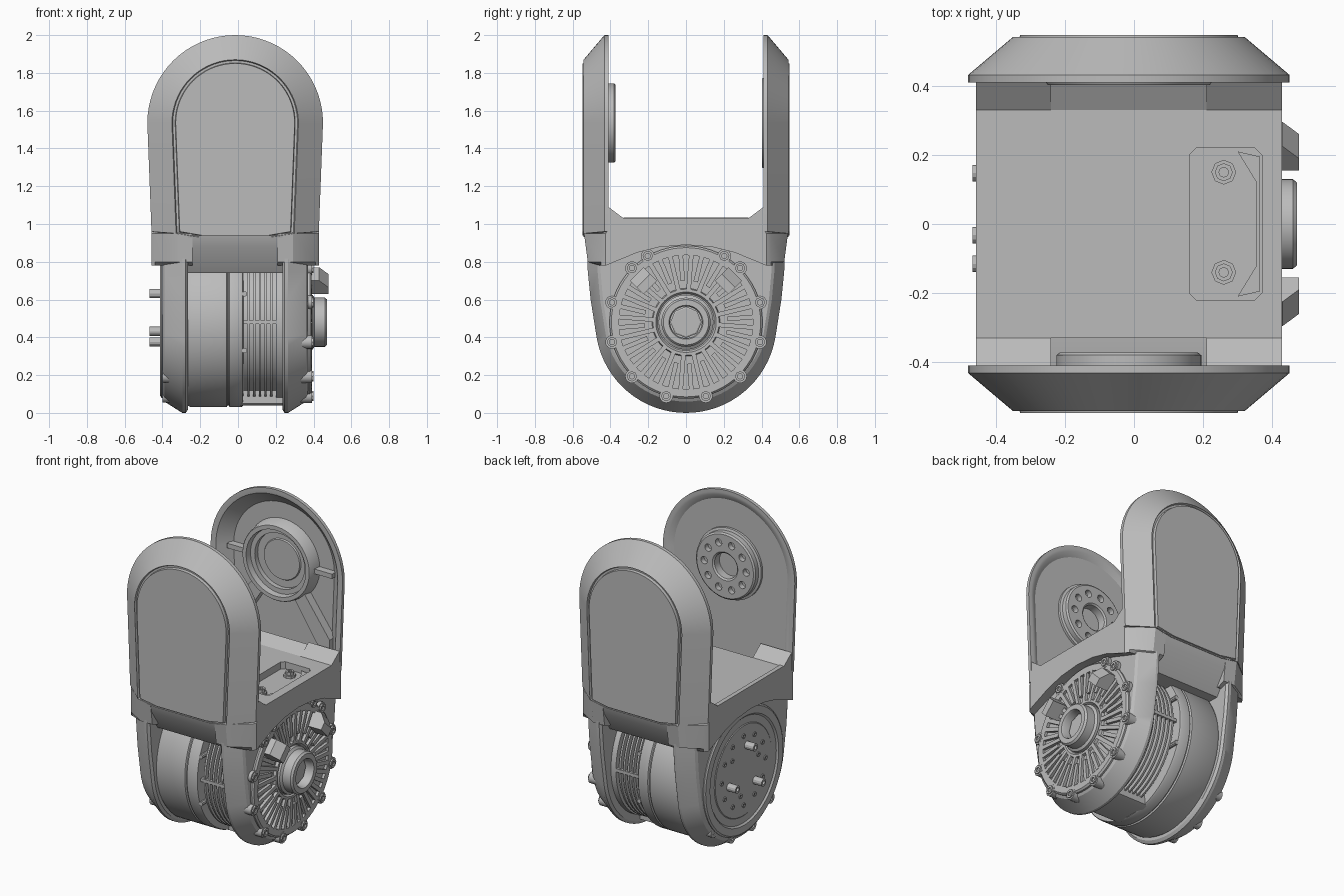
import bpy, bmesh
from math import cos, sin, pi, radians
from mathutils import Vector, Matrix

if "Cube" in bpy.data.objects:
    bpy.data.objects.remove(bpy.data.objects["Cube"])

GREY = (0.5, 0.5, 0.5, 1)
mat = bpy.data.materials.new("plain_grey")
mat.use_nodes = True
mat.diffuse_color = GREY
mat.node_tree.nodes["Principled BSDF"].inputs["Base Color"].default_value = GREY

CX, HUB, TOP = -0.015, 0.48, 1.535   # body mid x, motor height, arch centre height


def place(axis, t, a, b):
    return {"x": (t, a, b), "y": (a, t, b), "z": (a, b, t)}[axis]


def shade(ob):
    bpy.ops.object.select_all(action="DESELECT")
    ob.select_set(True)
    bpy.context.view_layer.objects.active = ob
    bpy.ops.object.shade_smooth_by_angle(angle=radians(28))


def finish(bm, name):
    bmesh.ops.recalc_face_normals(bm, faces=bm.faces)
    me = bpy.data.meshes.new(name)
    bm.to_mesh(me)
    bm.free()
    ob = bpy.data.objects.new(name, me)
    bpy.context.collection.objects.link(ob)
    me.materials.append(mat)
    shade(ob)
    return ob


def add_loft(bm, rings, wrap=False):
    vs = [[bm.verts.new(p) for p in r] for r in rings]
    n = len(vs[0])
    pairs = list(zip(vs, vs[1:])) + ([(vs[-1], vs[0])] if wrap else [])
    for r0, r1 in pairs:
        for i in range(n):
            j = (i + 1) % n
            bm.faces.new((r0[i], r0[j], r1[j], r1[i]))
    if not wrap:
        bm.faces.new(vs[0])
        bm.faces.new(vs[-1])


def loft(name, rings, wrap=False):
    bm = bmesh.new()
    add_loft(bm, rings, wrap)
    return finish(bm, name)


def circle(axis, t, r, a, b, seg):
    return [place(axis, t, a + r * cos(2 * pi * i / seg), b + r * sin(2 * pi * i / seg))
            for i in range(seg)]


def turned(name, axis, a, b, profile, seg=72, wrap=False):
    return loft(name, [circle(axis, t, r, a, b, seg) for r, t in profile], wrap)


def prism(name, axis, poly, t0, t1):
    return loft(name, [[place(axis, t, a, b) for a, b in poly] for t in (t0, t1)])


def pegs(name, axis, spots, layers, seg):
    """Identical small turned pegs in one object."""
    bm = bmesh.new()
    for a, b in spots:
        add_loft(bm, [circle(axis, t, r, a, b, seg) for r, t in layers])
    return finish(bm, name)


def cut(ob, cutter):
    m = ob.modifiers.new("cut", "BOOLEAN")
    m.object, m.operation, m.solver = cutter, "DIFFERENCE", "EXACT"
    bpy.context.view_layer.objects.active = ob
    bpy.ops.object.modifier_apply(modifier="cut")
    bpy.data.objects.remove(cutter)
    shade(ob)


def mirrored(half):
    return half + [(-a, b) for a, b in reversed(half)]


# arched covers: recessed inside, bevelled outside, with a grooved panel
def arch(y, inset, bottom):
    pts = [(CX + (0.465 - inset) * cos(pi * i / 36), y, TOP + (0.465 - inset) * sin(pi * i / 36))
           for i in range(37)]
    half = 0.443 - inset
    return pts + [(CX - half, y, bottom + 0.02), (CX - half * 0.6, y, bottom),
                  (CX + half * 0.6, y, bottom), (CX + half, y, bottom + 0.02)]


for name, s, depth, lip in (("front_cover", -1, 0.43, 0.065), ("back_cover", 1, 0.485, 0.11)):
    loft(name, [arch(s * depth, lip, 0.97), arch(s * 0.412, 0.035, 0.95), arch(s * 0.41, 0.02, 0.94),
                arch(s * 0.41, 0, 0.94), arch(s * 0.432, 0, 0.94), arch(s * 0.542, 0.13, 0.93),
                arch(s * 0.53, 0.135, 0.935), arch(s * 0.53, 0.147, 0.937),
                arch(s * 0.548, 0.15, 0.94)])


# side cheeks of the yoke, rounded below and chamfered outwards
def cheek_ring(x, k):
    side = [(0.525, 0.9), (0.52, 0.75), (0.505, 0.6)]
    low = [(0.48 * cos(radians(d)), HUB - 0.48 * sin(radians(d))) for d in range(10, 171, 5)]
    pts = side + low + [(-y, z) for y, z in reversed(side)]
    return [(x, y * k, z if z > 0.6 else 0.6 + (z - 0.6) * k) for y, z in pts]


for name, s in (("left_cheek", 1), ("right_cheek", -1)):
    loft(name, [cheek_ring(CX + s * d, k) for d, k in
                ((0.25, 0.97), (0.262, 1), (0.28, 1), (0.375, 0.9), (0.385, 0.87))])

# shoulders carrying the covers, with corners cut back like the cover bevel
shoulder = [(0, 0.89)] + mirrored([(0.14, 0.878), (0.26, 0.848), (0.47, 0.78), (0.52, 0.8), (0.54, 0.95),
                                   (0.41, 0.97), (0.41, 1.09), (0.33, 1.03), (0.33, 0.98)])
for name, s in (("left_shoulder", 1), ("right_shoulder", -1)):
    loft(name, [[(CX + s * d, max(-lim, min(lim, y)), z) for y, z in shoulder]
                for d, lim in ((0.225, 0.54), (0.305, 0.54), (0.425, 0.45), (0.443, 0.425))])

# bridge between the shoulders: open pocket at the front, sloping fillet at the back
prism("bridge", "x", [(-0.43, 0.74), (-0.525, 0.88), (-0.54, 0.94), (-0.41, 0.96), (-0.33, 0.98),
                      (0.33, 0.98), (0.33, 1.03), (0.41, 1.075), (0.47, 1.0), (0.47, 0.95), (0.54, 0.94),
                      (0.525, 0.88), (0.43, 0.74)], CX - 0.25, CX + 0.25)

# deck with a chamfered pocket and two screws
deck = prism("deck", "x", [(-0.33, 0.96), (0.33, 0.96), (0.33, 1.03), (-0.33, 1.03)], -0.458, 0.428)
cut(deck, prism("pocket_cutter", "z", [(0.16, -0.2), (0.18, -0.22), (0.35, -0.22), (0.37, -0.2),
                                       (0.37, 0.2), (0.35, 0.22), (0.18, 0.22), (0.16, 0.2)], 0.985, 1.1))
prism("pocket_step", "z", [(0.3, -0.21), (0.365, -0.195), (0.365, 0.195), (0.3, 0.21), (0.355, 0.12),
                           (0.355, -0.12)], 0.98, 1.01)
pegs("pocket_screws", "z", [(0.26, 0.15), (0.26, -0.14)],
     [(0.036, 0.98), (0.036, 1.0), (0.026, 1.0), (0.026, 1.02), (0.014, 1.02), (0.014, 1.005)], 8)
prism("deck_edge_strip", "x", [(-0.33, 1.03), (0.33, 1.03), (0.33, 1.034), (-0.33, 1.034)], -0.458, -0.43)

# motor drum with cooling rings, bars and a web below
drum = [(0.41, -0.29), (0.44, -0.27), (0.45, -0.25), (0.45, -0.06), (0.44, -0.055),
        (0.44, -0.05), (0.45, -0.045), (0.45, 0.015), (0.445, 0.025), (0.385, 0.03)]
for i in range(5):
    x = 0.05 + i * 0.03
    drum += [(0.385, x), (0.415, x), (0.415, x + 0.012), (0.385, x + 0.012)]
turned("motor_drum", "x", 0, HUB, drum + [(0.385, 0.2), (0.42, 0.2), (0.42, 0.27)], 96)
for name, s in (("front_ring_bar", -1), ("back_ring_bar", 1)):
    prism(name, "x", [(s * 0.37, 0.47), (s * 0.418, 0.47), (s * 0.418, 0.49), (s * 0.37, 0.49)], 0.03, 0.2)
    pegs(name + "_studs", "y", [(0.035, 0.63), (0.035, 0.33)], [(0.014, s * 0.34), (0.014, s * 0.425)], 10)
prism("bottom_web", "x", mirrored([(0.1, 0.038), (0.13, 0.05), (0.13, 0.12)]), 0.01, 0.26)

# finned end plate on the left side
turned("fin_plate", "x", 0, HUB, [(0.405, 0.33), (0.405, 0.38), (0.395, 0.39), (0.355, 0.39),
                                  (0.355, 0.373), (0.18, 0.373), (0.175, 0.39), (0.16, 0.39), (0.15, 0.375)])
bm = bmesh.new()
for i in range(40):
    inner = 0.17 if i % 2 else 0.22
    turn = Matrix.Rotation(2 * pi * (i + 0.5) / 40, 4, "X")
    mid = turn @ Vector((0, (0.36 + inner) / 2, 0)) + Vector((0.376, 0, HUB))
    size = Matrix.Diagonal((0.03, 0.36 - inner, 0.024, 1))
    bmesh.ops.create_cube(bm, size=1, matrix=Matrix.Translation(mid) @ turn @ size)
finish(bm, "cooling_fins")
turned("fin_hub", "x", 0, HUB, [(0.145, 0.36), (0.145, 0.395), (0.13, 0.405), (0.13, 0.46), (0.12, 0.472),
                                (0.09, 0.472), (0.084, 0.46), (0.084, 0.4)], 48)
pegs("fin_hub_nut", "x", [(0, HUB)], [(0.083, 0.36), (0.083, 0.42), (0.075, 0.425)], 8)

# end plate screws in lugs, mirrored front to back
spots = [(s * 0.405 * sin(radians(d)), HUB + 0.405 * cos(radians(d)))
         for d in (30, 45, 75, 105, 135, 165) for s in (-1, 1)]
pegs("fin_plate_lugs", "x", spots, [(0.036, 0.31), (0.036, 0.391)], 16)
pegs("fin_plate_screws", "x", spots,
     [(0.027, 0.36), (0.027, 0.4), (0.014, 0.4), (0.014, 0.385)], 8)

# two wedge blocks beside the hub
for name, s in (("front_wedge", -1), ("back_wedge", 1)):
    out, side = Vector((0, s, 1)).normalized(), Vector((0, s, -1)).normalized()
    mid = Vector((0, s * 0.225, 0.7))
    rings = []
    for x, far in ((0.36, 0.05), (0.43, 0.05), (0.478, 0.0)):
        rings.append([mid + Vector((x, 0, 0)) + out * a + side * b
                      for a, b in ((-0.05, -0.05), (far, -0.05), (far, 0.05), (-0.05, 0.05))])
    loft(name, rings)

# output flange on the right side with standoffs
turned("output_flange", "x", 0, HUB, [(0.4, -0.34), (0.4, -0.405), (0.39, -0.412), (0.345, -0.412),
                                      (0.335, -0.402), (0.29, -0.402), (0.285, -0.406), (0.06, -0.406)])


def ring_of(r, n, turn=0):
    return [(r * cos(2 * pi * i / n + turn), HUB + r * sin(2 * pi * i / n + turn)) for i in range(n)]


pegs("flange_standoffs", "x", ring_of(0.155, 3, radians(102)),
     [(0.024, -0.39), (0.024, -0.468), (0.012, -0.468), (0.012, -0.45)], 12)
pegs("flange_studs", "x", ring_of(0.155, 3, radians(42)) + ring_of(0.22, 12),
     [(0.016, -0.4), (0.016, -0.411), (0.008, -0.411), (0.008, -0.404)], 10)
pegs("flange_lugs", "x", spots[:4] + spots[8:], [(0.034, -0.33), (0.034, -0.4), (0.015, -0.4), (0.015, -0.38)], 14)

# bolt-hole disc inside the front cover
disc = turned("pivot_disc", "y", CX, TOP, [(0.225, -0.44), (0.225, -0.415), (0.21, -0.41), (0.21, -0.38),
                                           (0.2, -0.372), (0.09, -0.372), (0.08, -0.38), (0.08, -0.44)], wrap=True)
holes = [(CX + 0.148 * cos(2 * pi * i / 10), TOP + 0.148 * sin(2 * pi * i / 10)) for i in range(10)]
cut(disc, pegs("hole_cutter", "y", holes, [(0.023, -0.405), (0.023, -0.3)], 14))

# stepped bearing socket inside the back cover, with bracing ribs
turned("bearing_socket", "y", CX, TOP, [(0.255, 0.5), (0.24, 0.41), (0.235, 0.403), (0.21, 0.403), (0.205, 0.44),
                                        (0.175, 0.44), (0.175, 0.47), (0.13, 0.47), (0.125, 0.462)])
for name, s in (("left_rib", 1), ("right_rib", -1)):
    prism(name, "y", [(CX + s * a, b) for a, b in ((0.11, 1.33), (0.18, 1.38), (0.36, 1.13), (0.36, 1.04),
                                                   (0.3, 1.04))], 0.43, 0.49)
    prism(name + "_stay", "y", [(CX + s * a, b) for a, b in ((0.23, 1.52), (0.37, 1.52), (0.37, 1.55),
                                                             (0.23, 1.55))], 0.44, 0.487)
